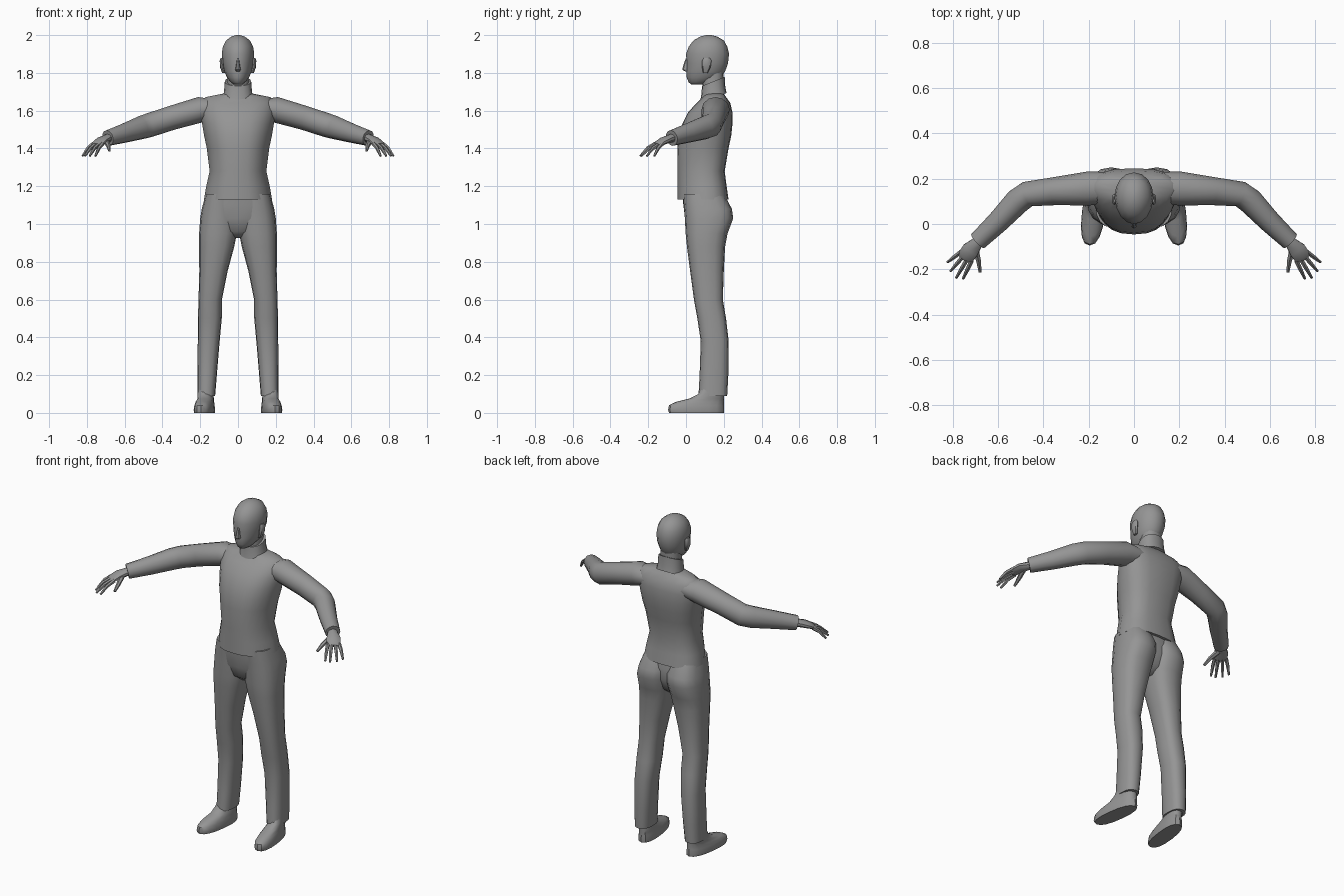
import bpy
import bmesh
from math import sin, cos, pi, radians, copysign
from mathutils import Vector

cube = bpy.data.objects.get("Cube")
if cube:
    bpy.data.objects.remove(cube, do_unlink=True)

grey = bpy.data.materials.new("plain grey")
grey.use_nodes = True
GREY = (0.3, 0.3, 0.3, 1)
grey.diffuse_color = GREY
grey.node_tree.nodes["Principled BSDF"].inputs["Base Color"].default_value = GREY


def outline(sides, power=2):
    """Points of a unit superellipse, starting at the front."""
    points = []
    for i in range(sides):
        a = 2 * pi * i / sides
        x, y = sin(a), -cos(a)
        points.append((copysign(abs(x) ** (2 / power), x),
                       copysign(abs(y) ** (2 / power), y)))
    return points


def skin(bm, rings):
    """Join equal rings of points into a closed tube."""
    loops = [[bm.verts.new(p) for p in ring] for ring in rings]
    for low, high in zip(loops, loops[1:]):
        for i in range(len(low)):
            j = (i + 1) % len(low)
            bm.faces.new((low[i], low[j], high[j], high[i]))
    bm.faces.new(loops[0])
    bm.faces.new(loops[-1])


def finish(name, bm, mirror=False, angle=40):
    bmesh.ops.recalc_face_normals(bm, faces=bm.faces)
    mesh = bpy.data.meshes.new(name)
    bm.to_mesh(mesh)
    bm.free()
    mesh.materials.append(grey)
    obj = bpy.data.objects.new(name, mesh)
    bpy.context.collection.objects.link(obj)
    bpy.ops.object.select_all(action="DESELECT")
    obj.select_set(True)
    bpy.context.view_layer.objects.active = obj
    bpy.ops.object.shade_smooth_by_angle(angle=radians(angle))
    if mirror:
        mod = obj.modifiers.new("mirror", "MIRROR")
        mod.use_mirror_merge = False
    return obj


def stack(name, rings, sides=16, power=2.3, taper=0, tilt=0, splay=0,
          mirror=False, angle=40):
    """Upright loft; each ring is height, centre x, half width, front y, back y."""
    bm = bmesh.new()
    loops = []
    for z, cx, half, front, back in rings:
        mid, depth = (front + back) / 2, (back - front) / 2
        loop = []
        for u, v in outline(sides, power):
            narrow = 1 - taper * max(0, -v)
            y = mid + depth * v
            loop.append((cx + half * u * narrow + splay * (back - y), y,
                         z + tilt * depth * v))
        loops.append(loop)
    skin(bm, loops)
    return finish(name, bm, mirror, angle)


def limb(bm, path, sides=12):
    """Loft along a path; each stop is a point, a half width and a half height."""
    points = [Vector(stop[0]) for stop in path]
    loops = []
    for i, (_, wide, tall) in enumerate(path):
        along = Vector()
        if i > 0:
            along += (points[i] - points[i - 1]).normalized()
        if i < len(points) - 1:
            along += (points[i + 1] - points[i]).normalized()
        along.normalize()
        side = along.cross(Vector((0, 0, 1))).normalized()
        up = side.cross(along)
        loops.append([points[i] + side * wide * u + up * tall * v
                      for u, v in outline(sides)])
    skin(bm, loops)


# Sweater body, narrower towards the chest
stack("sweater", [
    (1.13, 0, .18, -.045, .225),
    (1.2, 0, .168, -.045, .215),
    (1.28, 0, .15, -.045, .205),
    (1.4, 0, .165, -.046, .225),
    (1.47, 0, .18, -.038, .24),
    (1.53, 0, .19, -.02, .246),
    (1.59, 0, .2, .01, .246),
    (1.64, 0, .2, .055, .235),
    (1.672, 0, .17, .09, .212),
    (1.69, 0, .08, .1, .2),
], sides=20, power=2.8, taper=.25)

# Raised collar and neck
stack("collar", [
    (1.665, 0, .082, .07, .215),
    (1.70, 0, .074, .08, .208),
    (1.755, 0, .07, .085, .205),
], tilt=.4)
stack("neck", [(1.7, 0, .058, .09, .195), (1.82, 0, .056, .08, .2)])

# Head from chin to crown
stack("head", [
    (1.738, 0, .02, .03, .09),
    (1.75, 0, .038, .014, .13),
    (1.775, 0, .058, .004, .185),
    (1.81, 0, .073, .001, .208),
    (1.85, 0, .082, .004, .222),
    (1.9, 0, .086, .0, .228),
    (1.94, 0, .08, .015, .218),
    (1.972, 0, .063, .04, .2),
    (1.992, 0, .036, .075, .165),
    (2.0, 0, .01, .105, .135),
], power=2.1, taper=.1, angle=50)
stack("nose", [
    (1.808, 0, .012, -.004, .03),
    (1.817, 0, .015, -.02, .03),
    (1.835, 0, .011, -.016, .03),
    (1.875, 0, .007, -.002, .03),
], sides=8)
stack("ears", [
    (1.80, .076, .008, .09, .115),
    (1.83, .085, .01, .085, .13),
    (1.865, .087, .01, .085, .135),
    (1.88, .084, .007, .095, .125),
], sides=8, mirror=True)

# Sleeves, bent at the elbow
bm = bmesh.new()
limb(bm, [
    ((.12, .16, 1.61), .07, .05),
    ((.2, .157, 1.605), .075, .068),
    ((.35, .145, 1.562), .062, .064),
    ((.47, .132, 1.523), .057, .064),
    ((.515, .1, 1.51), .057, .062),
    ((.6, .01, 1.482), .049, .052),
    ((.69, -.076, 1.455), .042, .042),
])
finish("sleeves", bm, mirror=True)

# Hands: palm, four spread fingers and a thumb
bm = bmesh.new()
limb(bm, [
    ((.67, -.055, 1.46), .028, .026),
    ((.695, -.085, 1.452), .028, .022),
    ((.722, -.115, 1.442), .04, .02),
    ((.744, -.146, 1.425), .039, .015),
    ((.75, -.155, 1.418), .032, .01),
], sides=10)
across = Vector((.78, .6, 0))
knuckle = Vector((.742, -.144, 1.424))
tips = [(.755, -.242), (.785, -.238), (.81, -.208), (.823, -.168)]
for i, tip in enumerate(tips):
    start = knuckle + across * (i - 1.5) * .021
    end = Vector((*tip, 1.36))
    bend = start.lerp(end, .5) + Vector((0, 0, .01))
    limb(bm, [(start, .011, .012), (bend, .01, .01), (end, .006, .006)], sides=6)
limb(bm, [
    ((.7, -.11, 1.44), .016, .016),
    ((.686, -.165, 1.415), .012, .012),
    ((.68, -.212, 1.388), .007, .007),
], sides=6)
finish("hands", bm, mirror=True)

# Trousers: seat and legs
stack("trouser_seat", [
    (.925, 0, .03, .06, .14),
    (.96, 0, .1, .015, .185),
    (1.03, 0, .17, -.005, .215),
    (1.1, 0, .185, -.014, .215),
    (1.17, 0, .16, -.02, .2),
], sides=20, power=2.6)
stack("trouser_legs", [
    (.09, .168, .047, .066, .218),
    (.2, .163, .051, .072, .224),
    (.38, .155, .058, .078, .226),
    (.5, .149, .063, .06, .212),
    (.6, .147, .062, .042, .195),
    (.75, .13, .075, .022, .2),
    (.88, .113, .093, .005, .207),
    (.95, .106, .1, -.002, .22),
    (1.03, .1, .1, -.006, .25),
    (1.08, .095, .097, -.01, .243),
    (1.16, .088, .082, -.016, .2),
], power=2.5, mirror=True)

# Shoes with toes turned out
stack("shoes", [
    (0, .16, .05, -.09, .2),
    (.015, .16, .052, -.095, .202),
    (.04, .16, .049, -.09, .2),
    (.058, .16, .045, -.055, .2),
    (.075, .16, .042, .015, .2),
    (.1, .165, .04, .065, .2),
    (.14, .165, .036, .085, .2),
], power=2.4, splay=.12, mirror=True)
